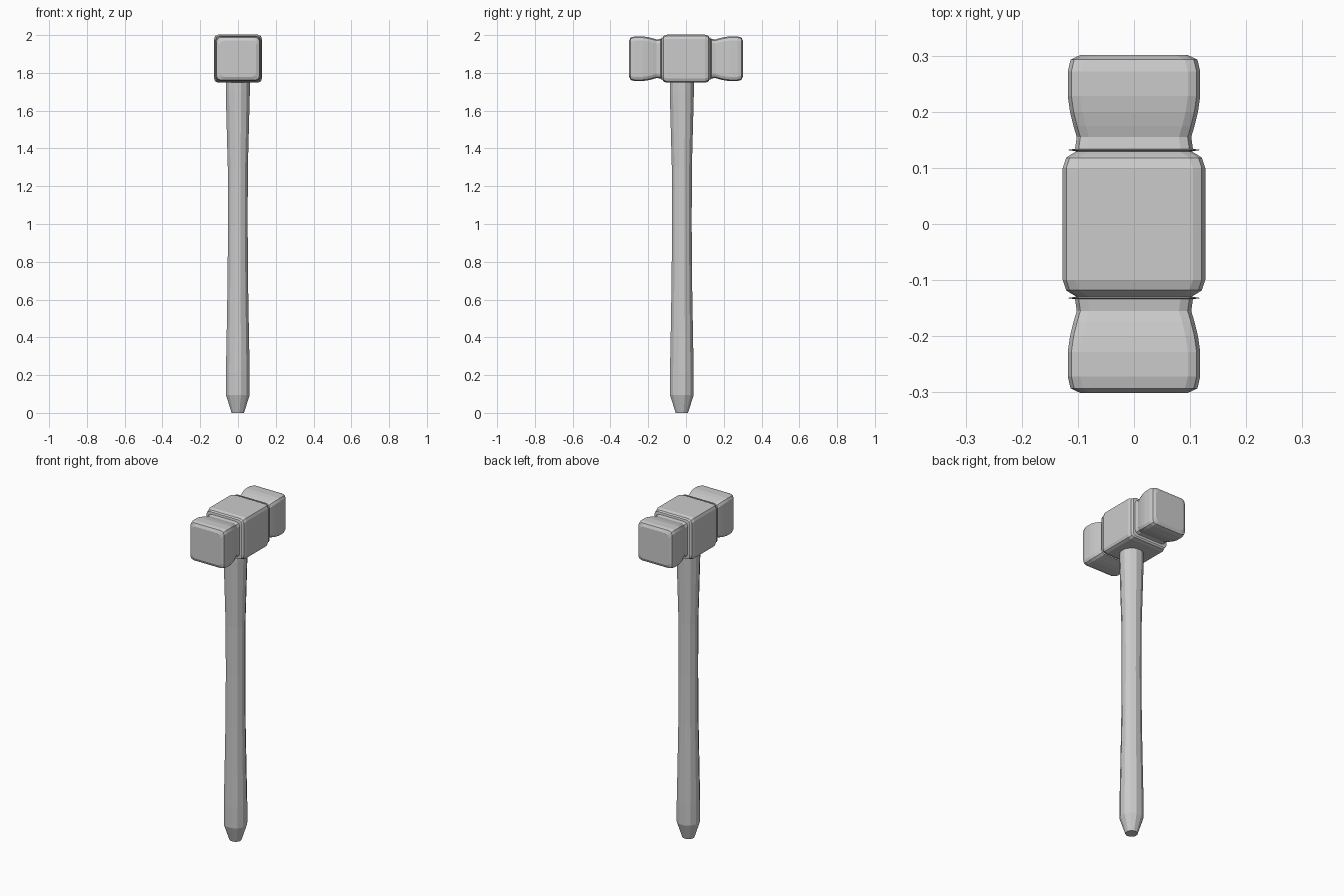
import bpy, bmesh, math

if "Cube" in bpy.data.objects:
    bpy.data.objects.remove(bpy.data.objects["Cube"])

HEAD_Z = 1.875


def loft(name, rings):
    """Skin closed rings of points and cap both ends."""
    bm = bmesh.new()
    loops = [[bm.verts.new(p) for p in ring] for ring in rings]
    n = len(loops[0])
    for a, b in zip(loops, loops[1:]):
        for i in range(n):
            bm.faces.new((a[i], a[(i + 1) % n], b[(i + 1) % n], b[i]))
    bm.faces.new(loops[0])
    bm.faces.new(loops[-1])
    bmesh.ops.recalc_face_normals(bm, faces=bm.faces)
    mesh = bpy.data.meshes.new(name)
    bm.to_mesh(mesh)
    bm.free()
    obj = bpy.data.objects.new(name, mesh)
    bpy.context.collection.objects.link(obj)
    return obj


def square_ring(y, half, r=0.022):
    """Rounded square in the XZ plane around the head axis."""
    pts = []
    for k in range(4):
        cx = (half - r) * (1 if k in (0, 3) else -1)
        cz = (half - r) * (1 if k in (0, 1) else -1)
        for j in range(3):
            a = math.radians(90 * k + 45 * j)
            pts.append((cx + r * math.cos(a), y, HEAD_Z + cz + r * math.sin(a)))
    return pts


def round_ring(z, r, sides=12):
    return [(r * math.cos(2 * math.pi * (i + 0.5) / sides) - 0.001,
             r * math.sin(2 * math.pi * (i + 0.5) / sides) - 0.022, z)
            for i in range(sides)]


# Handle: tapered pommel, slim grip, flared top
handle_profile = [(0, 0.034), (0.095, 0.065), (0.22, 0.065), (0.42, 0.061),
                  (0.7, 0.056), (1.0, 0.054), (1.3, 0.055), (1.55, 0.062),
                  (1.70, 0.066), (1.78, 0.066)]
loft("handle", [round_ring(z, r) for z, r in handle_profile])

# Centre block of the head, bevelled at both ends
block = [(0.1, 0.127), (0.118, 0.121), (0.124, 0.112), (0.131, 0.1)]
block_rings = [(-y, h) for y, h in reversed(block)] + block
loft("head_block", [square_ring(y, h) for y, h in block_rings])

# Thin collar, neck and bulging striking end on each side
end_profile = [(0.129, 0.1), (0.132, 0.119), (0.134, 0.105), (0.155, 0.102),
               (0.175, 0.108), (0.2, 0.114), (0.228, 0.118), (0.272, 0.118),
               (0.293, 0.113), (0.301, 0.096)]
for side, name in ((-1, "front_striker"), (1, "back_striker")):
    loft(name, [square_ring(side * y, h) for y, h in end_profile])
